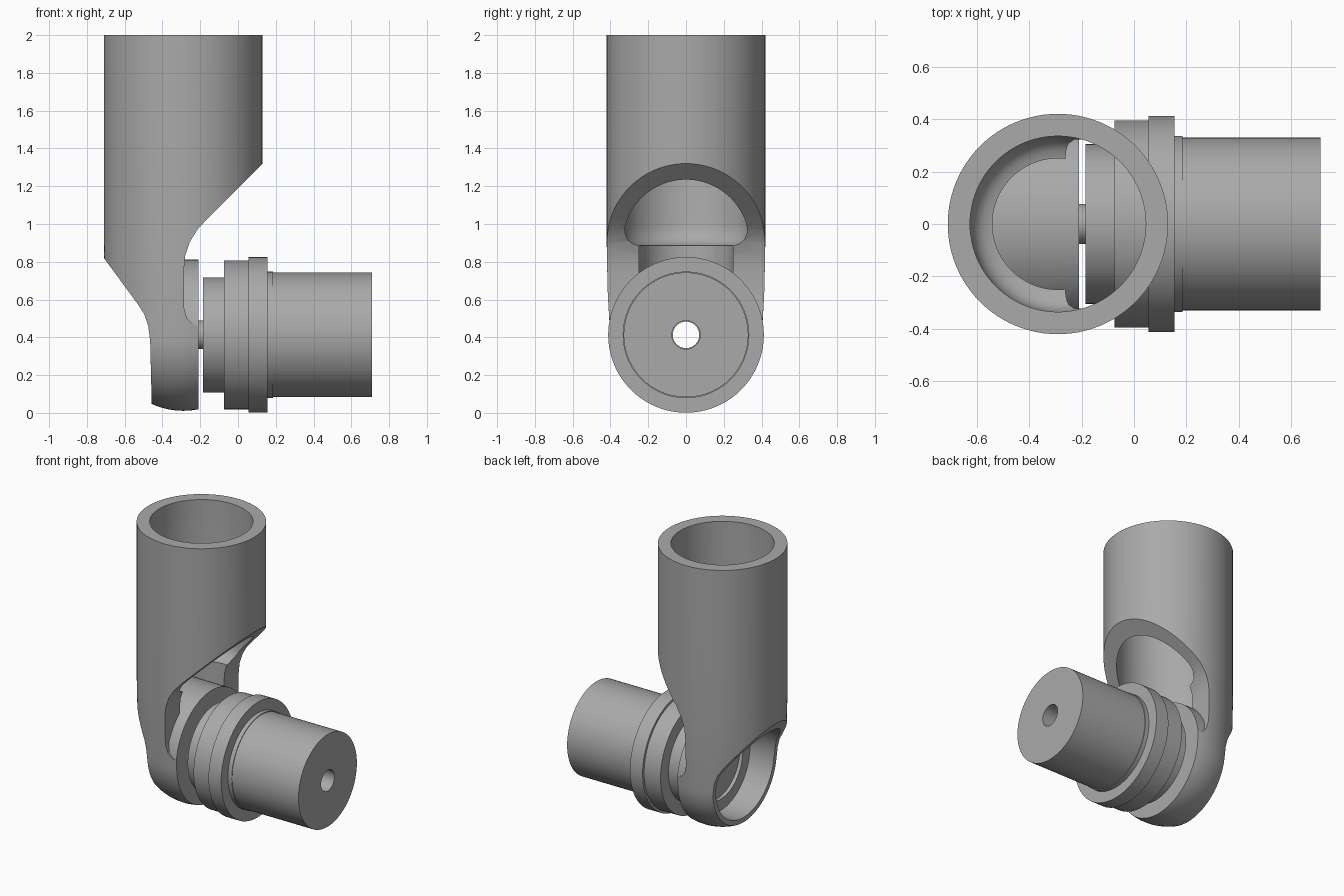
import bpy, bmesh, math
from mathutils import Matrix

old = bpy.data.objects.get("Cube")
if old:
    bpy.data.objects.remove(old, do_unlink=True)

grey = bpy.data.materials.new("mid grey")
grey.use_nodes = True
colour = (0.4, 0.4, 0.4, 1)
grey.diffuse_color = colour
grey.node_tree.nodes["Principled BSDF"].inputs["Base Color"].default_value = colour

TUBE_X, AXIS_Z = -0.29, 0.413
SEGMENTS = 96


def finish(name, bm):
    bmesh.ops.remove_doubles(bm, verts=bm.verts, dist=1e-5)
    bmesh.ops.recalc_face_normals(bm, faces=bm.faces)
    mesh = bpy.data.meshes.new(name)
    bm.to_mesh(mesh)
    bm.free()
    mesh.materials.append(grey)
    obj = bpy.data.objects.new(name, mesh)
    bpy.context.collection.objects.link(obj)
    return obj


def lathe(name, profile, sideways=False, closed=False):
    """Spin (radius, height) points; sideways lays the axis along x."""
    bm = bmesh.new()
    verts = [bm.verts.new((r, 0, h)) for r, h in profile]
    edges = [bm.edges.new(pair) for pair in zip(verts, verts[1:])]
    if closed:
        edges.append(bm.edges.new((verts[-1], verts[0])))
    bmesh.ops.spin(bm, geom=verts + edges, axis=(0, 0, 1), cent=(0, 0, 0),
                   angle=math.tau, steps=SEGMENTS, use_merge=True)
    if sideways:
        move = Matrix.Translation((0, 0, AXIS_Z)) @ Matrix.Rotation(math.pi / 2, 4, 'Y')
    else:
        move = Matrix.Translation((TUBE_X, 0, 0))
    bm.transform(move)
    return finish(name, bm)


def prism(name, outline):
    """Extrude an x-z outline through the whole depth."""
    bm = bmesh.new()
    face = bm.faces.new([bm.verts.new((x, -0.6, z)) for x, z in outline])
    new = bmesh.ops.extrude_face_region(bm, geom=[face])["geom"]
    bmesh.ops.translate(bm, vec=(0, 1.2, 0),
                        verts=[v for v in new if isinstance(v, bmesh.types.BMVert)])
    return finish(name, bm)


def combine(target, tool, operation='DIFFERENCE', keep=False):
    mod = target.modifiers.new("cut", 'BOOLEAN')
    mod.operation, mod.solver, mod.object = operation, 'EXACT', tool
    bpy.context.view_layer.objects.active = target
    bpy.ops.object.modifier_apply(modifier=mod.name)
    if not keep:
        bpy.data.objects.remove(tool, do_unlink=True)


def smooth(obj):
    bpy.ops.object.select_all(action='DESELECT')
    obj.select_set(True)
    bpy.context.view_layer.objects.active = obj
    bpy.ops.object.shade_smooth_by_angle(angle=math.radians(28))


# Arm housing: upright tube with a rounded lower end
dome = [(0.402 * math.sin(a), AXIS_Z - 0.402 * math.cos(a))
        for a in (math.pi / 2 * i / 16 for i in range(17))]
housing = lathe("arm_housing", dome + [(0.415, 0.65), (0.42, 0.9), (0.42, 2), (0, 2)])

# Tube bore narrowing to a neck, plus the sloped cut on the joint side
upper_cut = lathe("upper_cut", [(0, 2.1), (0.335, 2.1), (0.335, 0.99), (0.328, 0.95),
                                (0.31, 0.915), (0.28, 0.893), (0.25, 0.885),
                                (0.25, 0.6), (0, 0.6)])
side_cut = prism("side_cut", [(0.4, -0.2), (0.4, 1.59), (-0.16, 1.03), (-0.215, 0.97),
                              (-0.255, 0.905), (-0.28, 0.83), (-0.287, 0.75),
                              (-0.287, 0.56), (-0.27, 0.5), (-0.24, 0.47),
                              (-0.21, 0.46), (-0.21, -0.2)])
combine(upper_cut, side_cut, 'UNION')

# The round joint seat is spared from those cuts
seat = lathe("seat", [(0, -0.9), (0.399, -0.9), (0.399, -0.21), (0, -0.21)], True)
combine(upper_cut, seat)
combine(housing, upper_cut)

# Access pocket behind the joint, with a stepped floor and shaft bore
pocket = lathe("pocket", [(0, -0.9), (0.33, -0.9), (0.33, -0.275), (0.25, -0.275),
                          (0.25, -0.25), (0.072, -0.25), (0.072, -0.1), (0, -0.1)], True)
combine(housing, pocket)
back_cut = prism("back_cut", [(-0.9, 1.08), (-0.71, 0.82), (-0.53, 0.575), (-0.495, 0.52),
                              (-0.475, 0.46), (-0.465, 0.38), (-0.453, -0.1), (-0.9, -0.1)])
combine(housing, back_cut)
smooth(housing)

# Motor: stepped drum with a hole along its axis
motor = lathe("joint_motor", [(0.075, -0.185), (0.305, -0.185), (0.305, -0.075),
                              (0.395, -0.075), (0.395, 0.055), (0.412, 0.055),
                              (0.412, 0.155), (0.335, 0.155), (0.335, 0.185),
                              (0.33, 0.185), (0.33, 0.71), (0.075, 0.71)], True, True)
smooth(motor)

# Hollow shaft joining motor and housing
shaft = lathe("hollow_shaft", [(0.07, -0.25), (0.076, -0.25), (0.076, -0.17),
                               (0.07, -0.17)], True, True)
smooth(shaft)
